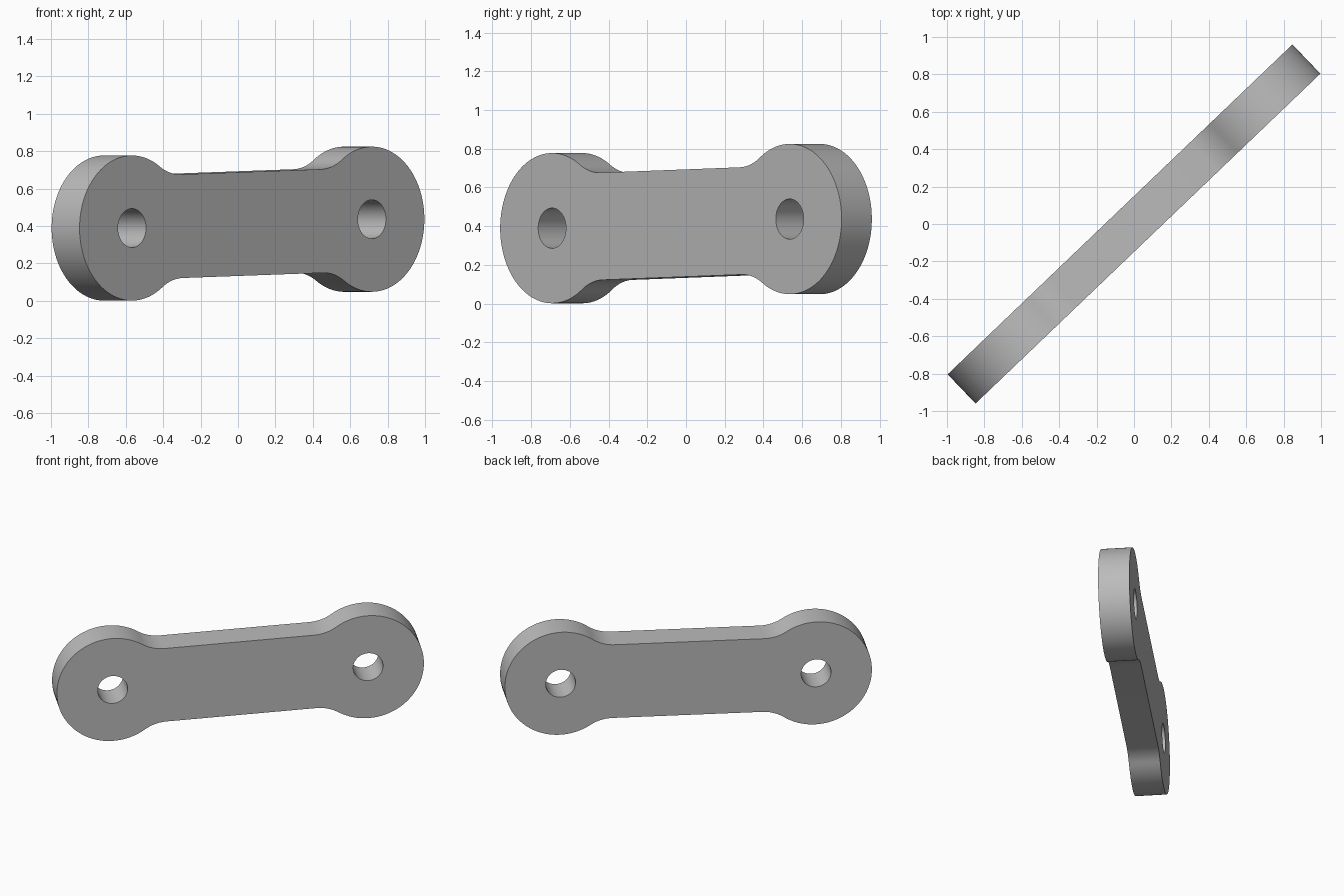
import bpy, bmesh
from math import pi, cos, sin, sqrt, atan2, radians
from mathutils import Matrix, Vector

cube = bpy.data.objects.get("Cube")
if cube:
    bpy.data.objects.remove(cube)

END_X = 0.888      # distance of each pin hole from the middle
END_R = 0.388      # rounded end radius
HOLE_R = 0.104
WAIST = 0.277      # half height of the straight bar
FILLET_X = 0.52    # where the bar starts to flare
THICK = 0.216

# Fillet radius that is tangent to both the bar edge and the rounded end
dx = END_X - FILLET_X
fillet_r = (dx**2 + WAIST**2 - END_R**2) / (2 * (END_R - WAIST))
join = atan2(WAIST + fillet_r, -dx)


def arc(cx, cz, r, a0, a1, n):
    return [Vector((cx + r * cos(a0 + (a1 - a0) * i / n), 0,
                    cz + r * sin(a0 + (a1 - a0) * i / n))) for i in range(n + 1)]


# Outline: lower flare, rounded end, upper flare, then the same turned half round
fz = WAIST + fillet_r
half = arc(FILLET_X, -fz, fillet_r, pi / 2, pi - join, 14)
half += arc(END_X, 0, END_R, -join, join, 72)[1:]
half += arc(FILLET_X, fz, fillet_r, join - pi, -pi / 2, 14)[1:]
outline = half + [-p for p in half]
holes = [arc(s * END_X, 0, HOLE_R, 0, 2 * pi, 48)[:-1] for s in (-1, 1)]

# Flat plate with two holes, thickened
bm = bmesh.new()
edges = []
for loop in [outline] + holes:
    verts = [bm.verts.new(p) for p in loop]
    edges += [bm.edges.new((v, verts[(i + 1) % len(verts)])) for i, v in enumerate(verts)]
bmesh.ops.triangle_fill(bm, edges=edges, use_beauty=True, normal=(0, -1, 0))
bmesh.ops.translate(bm, verts=bm.verts, vec=(0, -THICK / 2, 0))
ext = bmesh.ops.extrude_face_region(bm, geom=bm.faces[:], use_keep_orig=True)
bmesh.ops.translate(bm, vec=(0, THICK, 0),
                    verts=[g for g in ext["geom"] if isinstance(g, bmesh.types.BMVert)])
bmesh.ops.recalc_face_normals(bm, faces=bm.faces)

# Slight rise toward one end, then swing across the diagonal
bm.transform(Matrix.Translation((0, 0, 0.413)) @ Matrix.Rotation(radians(43.73), 4, "Z")
             @ Matrix.Rotation(radians(-1.52), 4, "Y"))
mesh = bpy.data.meshes.new("link_plate")
bm.to_mesh(mesh)
bm.free()
link = bpy.data.objects.new("link_plate", mesh)
bpy.context.collection.objects.link(link)

grey = bpy.data.materials.new("plain_grey")
grey.use_nodes = True
color = (0.5, 0.5, 0.5, 1)
grey.diffuse_color = color
grey.node_tree.nodes["Principled BSDF"].inputs["Base Color"].default_value = color
mesh.materials.append(grey)

bpy.ops.object.select_all(action="DESELECT")
link.select_set(True)
bpy.context.view_layer.objects.active = link
bpy.ops.object.shade_smooth_by_angle(angle=radians(30))
